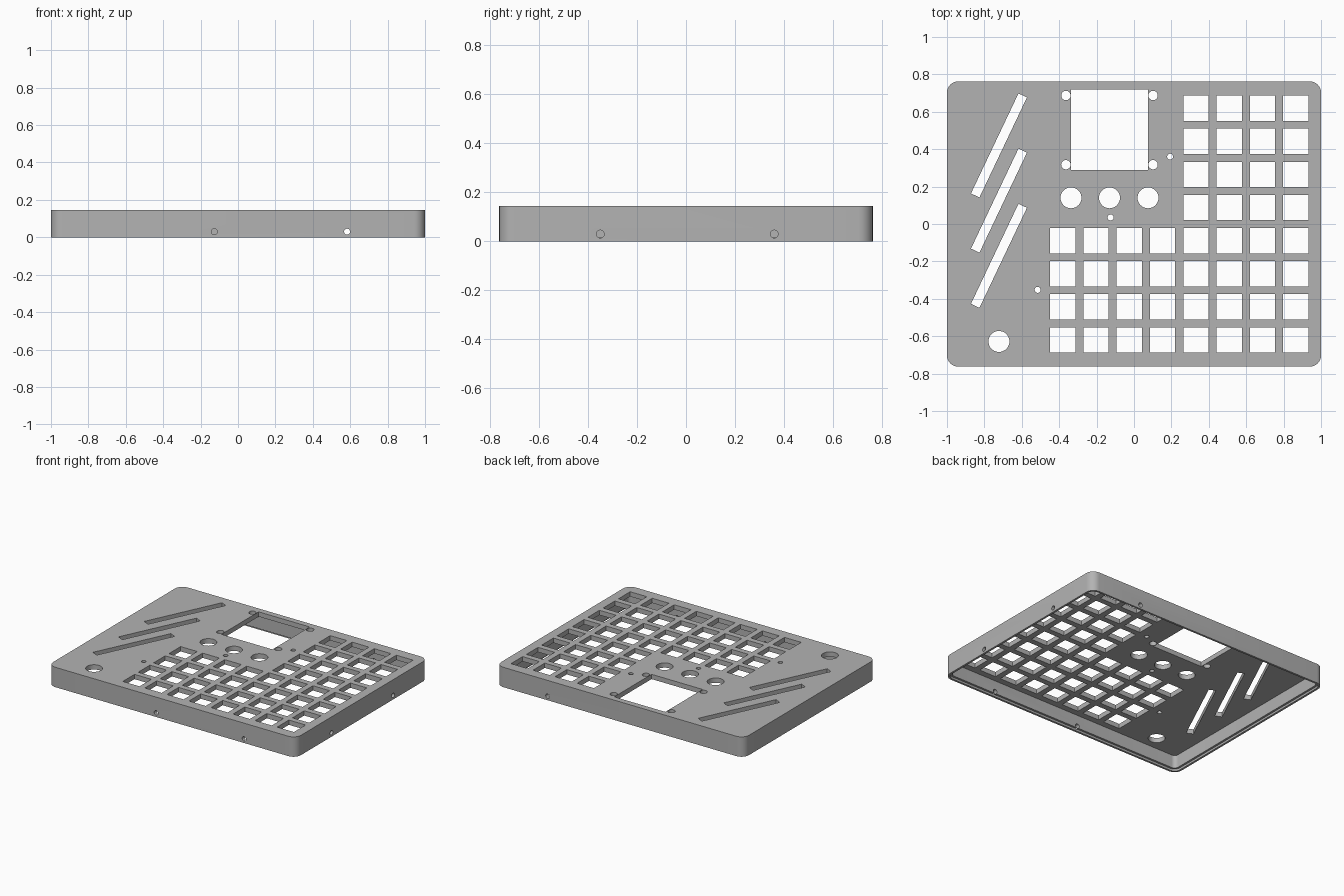
import bpy, bmesh, math
from mathutils import Matrix, Vector

cube = bpy.data.objects.get("Cube")
if cube:
    bpy.data.objects.remove(cube, do_unlink=True)

W, D, H = 2.0, 1.525, 0.145       # outer size
WALL, PLATE, RADIUS = 0.03, 0.035, 0.06
LIP, LIP_H = 0.015, 0.015         # rabbet around the open underside

grey = bpy.data.materials.new("matte grey")
grey.use_nodes = True
colour = (0.45, 0.45, 0.45, 1)
grey.diffuse_color = colour
grey.node_tree.nodes["Principled BSDF"].inputs["Base Color"].default_value = colour


def make_object(name, bm):
    bmesh.ops.recalc_face_normals(bm, faces=bm.faces)
    mesh = bpy.data.meshes.new(name)
    bm.to_mesh(mesh)
    bm.free()
    ob = bpy.data.objects.new(name, mesh)
    bpy.context.collection.objects.link(ob)
    mesh.materials.append(grey)
    return ob


def rounded_block(bm, inset, z0, z1):
    """Box with rounded vertical corners."""
    r = max(RADIUS - inset, 0.01)
    cx, cy = W / 2 - inset - r, D / 2 - inset - r
    verts = []
    for q, (sx, sy) in enumerate([(1, 1), (-1, 1), (-1, -1), (1, -1)]):
        for i in range(9):
            a = math.pi / 2 * (q + i / 8)
            verts.append(bm.verts.new((sx * cx + r * math.cos(a),
                                       sy * cy + r * math.sin(a), z0)))
    face = bm.faces.new(verts)
    top = bmesh.ops.extrude_face_region(bm, geom=[face])["geom"]
    bmesh.ops.translate(bm, vec=(0, 0, z1 - z0),
                        verts=[v for v in top if isinstance(v, bmesh.types.BMVert)])


def box_hole(bm, x, y, sx, sy, angle=0):
    m = (Matrix.Translation((x, y, H)) @ Matrix.Rotation(angle, 4, "Z")
         @ Matrix.Diagonal((sx, sy, 0.16, 1)))
    bmesh.ops.create_cube(bm, size=1, matrix=m)


def round_hole(bm, centre, r, axis="Z", depth=0.16):
    turn = {"Z": Matrix(), "X": Matrix.Rotation(math.pi / 2, 4, "Y"),
            "Y": Matrix.Rotation(math.pi / 2, 4, "X")}[axis]
    bmesh.ops.create_cone(bm, cap_ends=True, segments=32, radius1=r, radius2=r,
                          depth=depth, matrix=Matrix.Translation(centre) @ turn)


# Case body
bm = bmesh.new()
rounded_block(bm, 0, 0, H)
case = make_object("case_shell", bm)

# Hollow and the stepped recess at the bottom
hollow = bmesh.new()
rounded_block(hollow, WALL, -0.05, H - PLATE)
recess = bmesh.new()
rounded_block(recess, LIP, -0.06, LIP_H)

# Openings in the top plate and the walls
holes = bmesh.new()
for row in range(8):
    for col in range(8):
        if row < 4 or col > 3:
            box_hole(holes, -0.381 + 0.178 * col, -0.62 + 0.177 * row, 0.135, 0.135)
box_hole(holes, -0.131, 0.505, 0.412, 0.43)              # screen window
for x in (-0.364, 0.102):                                # screen screws
    for y in (0.317, 0.687):
        round_hole(holes, (x, y, H), 0.025)
for x in (-0.337, -0.131, 0.075):                        # knobs
    round_hole(holes, (x, 0.14, H), 0.056)
round_hole(holes, (-0.722, -0.628, H), 0.056)            # round button
for x, y in ((-0.125, 0.035), (0.193, 0.36), (-0.515, -0.352)):
    round_hole(holes, (x, y, H), 0.016)
for y in (0.42, 0.125, -0.17):                           # slanted slider slots
    box_hole(holes, -0.722, y, 0.592, 0.05, math.radians(64.6))
for x in (-0.127, 0.583):                                # front screws
    round_hole(holes, (x, -D / 2, 0.03), 0.016, "Y")
round_hole(holes, (0.583, D / 2, 0.03), 0.016, "Y")      # back screw
for y in (-0.35, 0.36):                                  # side screws
    round_hole(holes, (W / 2, y, 0.03), 0.016, "X")

# Cut the case, then drop the cutters
cutters = [make_object(n, b) for n, b in
           (("hollow_cutter", hollow), ("recess_cutter", recess), ("hole_cutter", holes))]
for cutter in cutters:
    cutter.hide_render = True
    mod = case.modifiers.new(cutter.name, "BOOLEAN")
    mod.operation, mod.solver, mod.object = "DIFFERENCE", "EXACT", cutter
bpy.context.view_layer.update()
cut = bpy.data.meshes.new_from_object(case.evaluated_get(bpy.context.evaluated_depsgraph_get()))
case.modifiers.clear()
case.data = cut
cut.materials.clear()
cut.materials.append(grey)
for cutter in cutters:
    bpy.data.objects.remove(cutter, do_unlink=True)

bpy.ops.object.select_all(action="DESELECT")
case.select_set(True)
bpy.context.view_layer.objects.active = case
bpy.ops.object.shade_smooth_by_angle(angle=math.radians(30))
